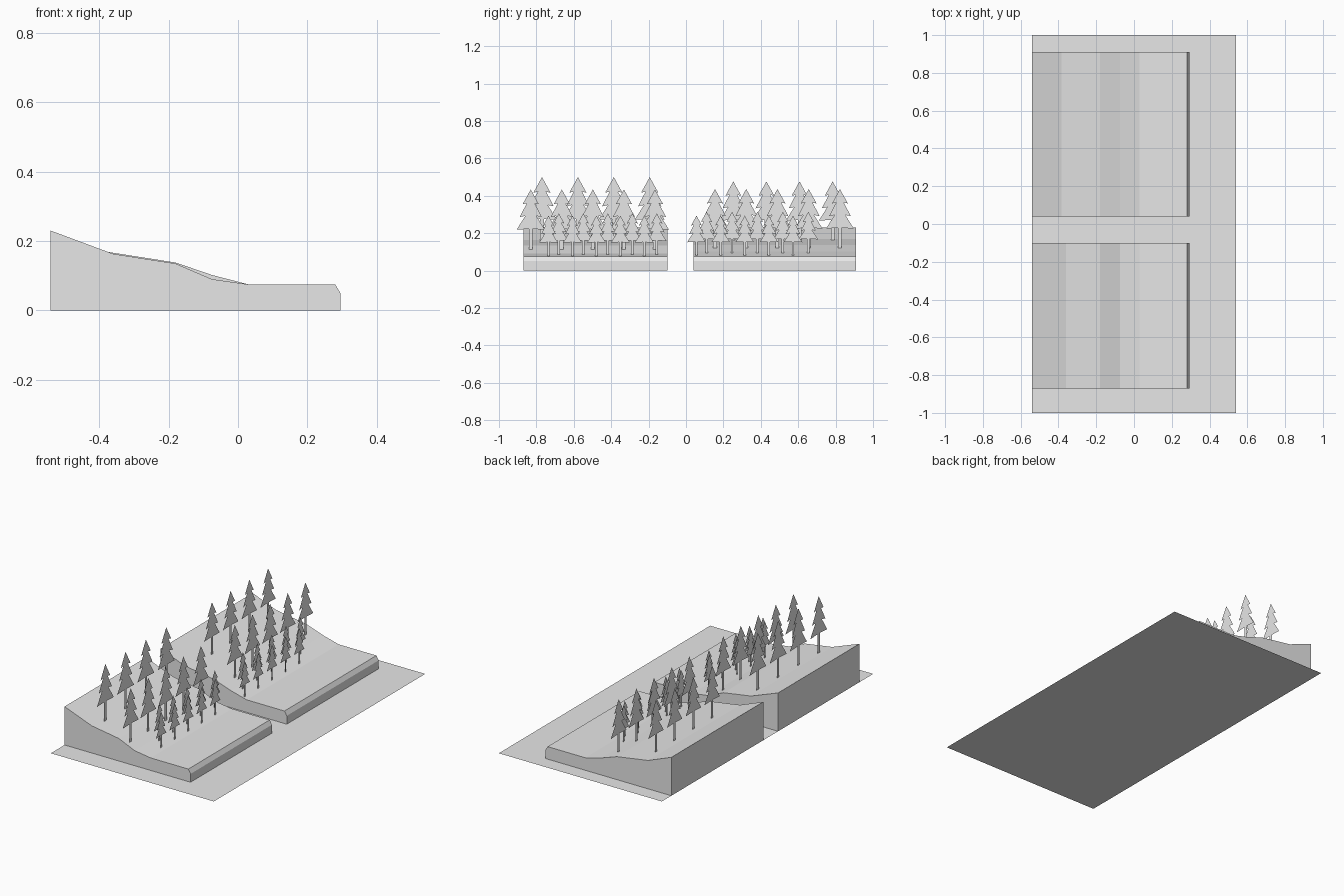
import bpy

cube = bpy.data.objects.get("Cube")
if cube:
    bpy.data.objects.remove(cube)

grey = bpy.data.materials.new("plain_grey")
grey.use_nodes = True
COLOUR = (0.8, 0.8, 0.8, 1)
grey.diffuse_color = COLOUR
grey.node_tree.nodes["Principled BSDF"].inputs["Base Color"].default_value = COLOUR


def make_object(name, verts, faces):
    mesh = bpy.data.meshes.new(name)
    mesh.from_pydata(verts, [], faces)
    mesh.materials.append(grey)
    obj = bpy.data.objects.new(name, mesh)
    bpy.context.collection.objects.link(obj)
    return obj


def make_hill(name, slope, y0, y1):
    """Extrude a hillside profile along y, open underneath."""
    ring = [(slope[0][0], 0)] + slope + [(0.28, 0.075), (0.295, 0.05), (0.295, 0)]
    n = len(ring)
    verts = [(x, y, z) for y in (y0, y1) for x, z in ring]
    faces = [(i, n + i, n + i + 1, i + 1) for i in range(n - 1)]
    faces += [list(range(n)), list(range(2 * n - 1, n - 1, -1))]
    make_object(name, verts, faces)


def ground_height(slope, x):
    for (xa, za), (xb, zb) in zip(slope, slope[1:]):
        if xa <= x <= xb:
            return za + (zb - za) * (x - xa) / (xb - xa)
    return slope[-1][1]


# Tree outline: half width and height, as shares of the tree height
HALF_TREE = [(0.03, 0), (0.03, 0.34), (0.235, 0.33), (0.09, 0.56),
             (0.185, 0.54), (0.065, 0.77), (0.135, 0.755)]
OUTLINE = HALF_TREE + [(0, 1)] + [(-w, t) for w, t in reversed(HALF_TREE)]


def plant_row(name, slope, x, height, first, step, count):
    """Flat cut-out trees facing +x, evenly spaced along y."""
    base = ground_height(slope, x)
    for i in range(count):
        y = first + i * step
        verts = [(x, y + w * height, base + t * height) for w, t in OUTLINE]
        make_object(f"{name}_{i + 1}", verts, [list(range(len(verts)))])


# Base sheet
make_object("ground_sheet", [(-0.54, -1, 0), (0.54, -1, 0), (0.54, 1, 0), (-0.54, 1, 0)],
            [(0, 1, 2, 3)])

# Two hillsides
front_slope = [(-0.54, 0.23), (-0.36, 0.163), (-0.18, 0.135), (-0.075, 0.09), (0.03, 0.075)]
back_slope = [(-0.54, 0.23), (-0.385, 0.17), (-0.18, 0.138), (-0.075, 0.102), (0.03, 0.075)]
make_hill("front_hill", front_slope, -0.87, -0.10)
make_hill("back_hill", back_slope, 0.04, 0.91)

# Tree rows, tall at the top of the slope and small near the bottom
plant_row("front_tall_tree", front_slope, -0.34, 0.34, -0.77, 0.192, 4)
plant_row("front_middle_tree", front_slope, -0.13, 0.32, -0.83, 0.166, 5)
plant_row("front_small_tree", front_slope, -0.045, 0.22, -0.68, 0.131, 5)
plant_row("front_low_tree", front_slope, 0.005, 0.215, -0.735, 0.128, 5)
plant_row("back_tall_tree", back_slope, -0.35, 0.312, 0.253, 0.177, 4)
plant_row("back_middle_tree", back_slope, -0.13, 0.315, 0.155, 0.167, 5)
plant_row("back_small_tree", back_slope, -0.045, 0.22, 0.11, 0.136, 5)
plant_row("back_low_tree", back_slope, 0.005, 0.212, 0.056, 0.129, 5)
